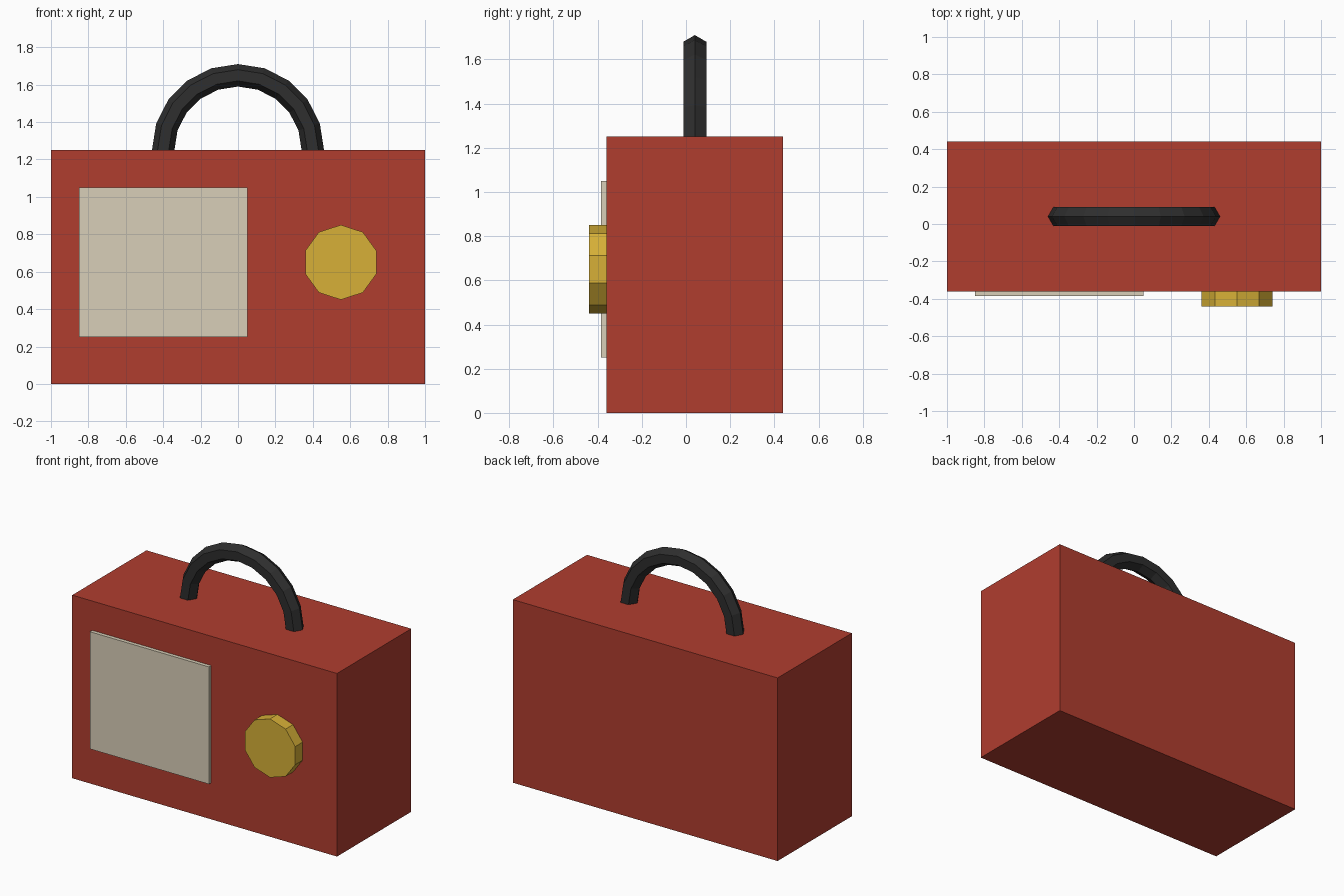
import bpy, bmesh, math
from mathutils import Matrix, Vector

if "Cube" in bpy.data.objects:
    bpy.data.objects.remove(bpy.data.objects["Cube"])


def material(name, rgb):
    """Flat material from sRGB 0-255 values."""
    lin = [((c / 255 + 0.055) / 1.055) ** 2.4 for c in rgb]
    m = bpy.data.materials.new(name)
    m.diffuse_color = (*lin, 1)
    m.use_nodes = True
    m.node_tree.nodes["Principled BSDF"].inputs["Base Color"].default_value = m.diffuse_color
    return m


RED = material("red case", (176, 61, 47))
CREAM = material("cream grille", (217, 207, 184))
GOLD = material("gold dial", (215, 176, 55))
BLACK = material("black grip", (46, 46, 46))


def finish(name, bm, mat):
    bmesh.ops.recalc_face_normals(bm, faces=bm.faces)
    mesh = bpy.data.meshes.new(name)
    bm.to_mesh(mesh)
    bm.free()
    mesh.materials.append(mat)
    obj = bpy.data.objects.new(name, mesh)
    bpy.context.collection.objects.link(obj)
    return obj


def box(name, lo, hi, mat):
    lo, hi = Vector(lo), Vector(hi)
    bm = bmesh.new()
    bmesh.ops.create_cube(
        bm, size=1,
        matrix=Matrix.Translation((lo + hi) / 2) @ Matrix.Diagonal((*(hi - lo), 1)))
    return finish(name, bm, mat)


# Case and speaker panel
box("case", (-1, -0.36, 0), (1, 0.44, 1.25), RED)
box("speaker_panel", (-0.85, -0.385, 0.25), (0.05, -0.355, 1.05), CREAM)

# Ten-sided tuning dial with corners at top and bottom
R, SIDES = 0.2, 10
bm = bmesh.new()
rim = [bm.verts.new((0.55 + R * math.sin(a), -0.44, 0.65 + R * math.cos(a)))
       for a in (math.tau * i / SIDES for i in range(SIDES))]
face = bm.faces.new(rim)
ext = bmesh.ops.extrude_face_region(bm, geom=[face], use_keep_orig=True)
bmesh.ops.translate(bm, vec=(0, 0.085, 0),
                    verts=[v for v in ext["geom"] if isinstance(v, bmesh.types.BMVert)])
finish("tuning_dial", bm, GOLD)

# Carry handle: hexagon section spun through a half circle
MAJOR, MINOR = 0.4, 0.06
bm = bmesh.new()
ring = [bm.verts.new((MAJOR + MINOR * math.cos(a), 0.04 + MINOR * math.sin(a), 1.25))
        for a in (math.tau * i / 6 for i in range(6))]
edges = [bm.edges.new((ring[i], ring[(i + 1) % 6])) for i in range(6)]
bmesh.ops.spin(bm, geom=ring + edges, cent=(0, 0.04, 1.25), axis=(0, -1, 0),
               angle=math.pi, steps=10)
finish("carry_handle", bm, BLACK)
